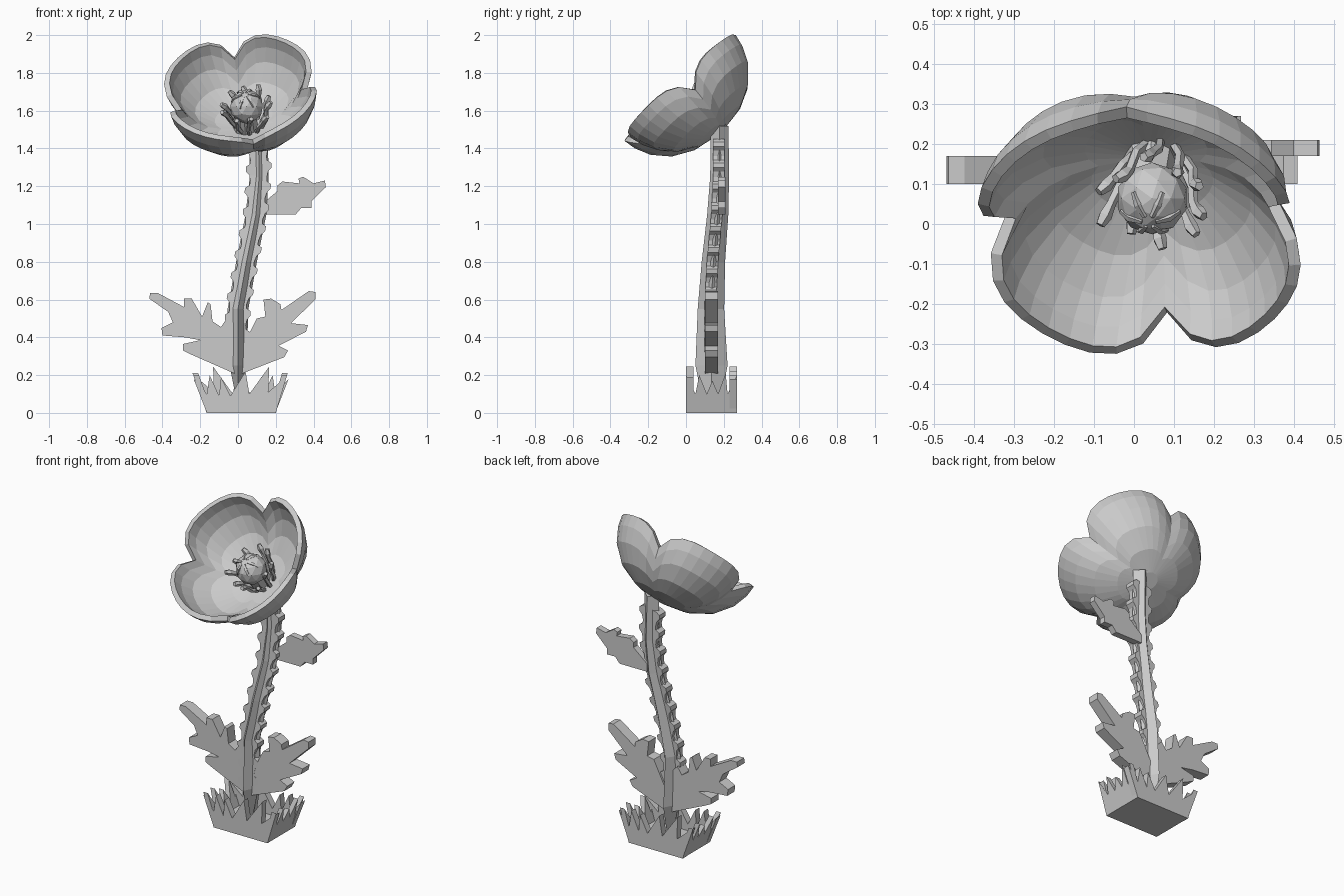
import bpy, bmesh, math
from mathutils import Vector, Matrix

if "Cube" in bpy.data.objects:
    bpy.data.objects.remove(bpy.data.objects["Cube"])

grey = bpy.data.materials.new("soft_grey")
grey.diffuse_color = (0.6, 0.6, 0.6, 1)
grey.use_nodes = True
grey.node_tree.nodes["Principled BSDF"].inputs["Base Color"].default_value = grey.diffuse_color


def finish(name, bm):
    bmesh.ops.recalc_face_normals(bm, faces=bm.faces)
    me = bpy.data.meshes.new(name)
    bm.to_mesh(me)
    bm.free()
    me.materials.append(grey)
    ob = bpy.data.objects.new(name, me)
    bpy.context.collection.objects.link(ob)
    return ob


def plate(name, pts, place):
    """Closed outline extruded between place(u, v, 0) and place(u, v, 1)."""
    bm = bmesh.new()
    a = [bm.verts.new(place(u, v, 0)) for u, v in pts]
    b = [bm.verts.new(place(u, v, 1)) for u, v in pts]
    n = len(pts)
    caps = [bm.faces.new(a), bm.faces.new(b[::-1])]
    for i in range(n):
        bm.faces.new((a[i], b[i], b[(i + 1) % n], a[(i + 1) % n]))
    bm.normal_update()
    bmesh.ops.triangulate(bm, faces=caps)
    return finish(name, bm)


def tube(name, path, radii, sides=4, squash=None):
    """Flat-shaded tube along a path; squash gives fixed x/y half sizes."""
    bm = bmesh.new()
    rings = []
    for i, p in enumerate(path):
        p = Vector(p)
        d = Vector(path[min(i + 1, len(path) - 1)]) - Vector(path[max(i - 1, 0)])
        q = d.to_track_quat('Z', 'Y')
        ring = []
        for k in range(sides):
            t = 2 * math.pi * k / sides
            if squash:
                o = Vector((math.cos(t) * squash[i][0], math.sin(t) * squash[i][1], 0))
            else:
                o = q @ Vector((math.cos(t) * radii[i], math.sin(t) * radii[i], 0))
            ring.append(bm.verts.new(p + o))
        rings.append(ring)
    for r, s in zip(rings, rings[1:]):
        for k in range(sides):
            bm.faces.new((r[k], r[(k + 1) % sides], s[(k + 1) % sides], s[k]))
    bm.faces.new(rings[0][::-1])
    bm.faces.new(rings[-1])
    return finish(name, bm)


# Stem: four-sided tapering core
STEM = [(0, .135, .08), (0, .135, .25), (.0, .132, .55), (.045, .145, .8),
        (.095, .168, 1.05), (.112, .178, 1.25), (.107, .178, 1.52)]
SIZE = [(.01, .05), (.045, .085), (.055, .07), (.055, .062), (.055, .056), (.05, .05), (.05, .047)]
tube("stem", STEM, None, 4, SIZE)


def stem_at(z):
    for a, b in zip(STEM, STEM[1:]):
        if z <= b[2]:
            t = (z - a[2]) / (b[2] - a[2])
            return a[0] + t * (b[0] - a[0]), a[1] + t * (b[1] - a[1])
    return STEM[-1][:2]


# Jagged fin running up both sides of the stem
left, right = [], []
for i in range(11):
    z = .22 + i * .112
    for dz, w in ((0, .045), (.03, .052), (.05, .07), (.075, .07), (.09, .047)):
        left.append((stem_at(z + dz)[0] - w, z + dz))
        zr = z + dz + .02
        right.append((stem_at(zr)[0] + w - .004, zr))
plate("stem_thorns", left + right[::-1],
      lambda u, v, s: (u, stem_at(v)[1] - .035 + .06 * s, v))

# Leaves: jagged flat plates
leaf_left = [(0, .2), (-.25, .31), (-.29, .33), (-.29, .365), (-.2, .385), (-.28, .4), (-.4, .41),
             (-.405, .45), (-.345, .48), (-.37, .535), (-.47, .605), (-.465, .635), (-.425, .635),
             (-.285, .56), (-.285, .605), (-.245, .605), (-.19, .51), (-.16, .585), (-.145, .575),
             (-.135, .485), (-.09, .455), (-.06, .5), (0, .44)]
leaf_right = [(0, .2), (.245, .295), (.265, .33), (.215, .355), (.36, .43), (.37, .465), (.28, .475),
              (.41, .6), (.41, .64), (.375, .645), (.23, .545), (.225, .575), (.175, .605),
              (.135, .6), (.145, .51), (.1, .5), (.0, .3)]
leaf_top = [(.12, 1.05), (.305, 1.05), (.335, 1.085), (.39, 1.085), (.39, 1.12), (.465, 1.195),
            (.46, 1.23), (.4, 1.215), (.345, 1.25), (.32, 1.24), (.325, 1.215), (.235, 1.225),
            (.21, 1.205), (.21, 1.175), (.12, 1.1)]
for name, pts, y0, y1 in (("lower_left_leaf", leaf_left, .1, .17),
                          ("lower_right_leaf", leaf_right, .1, .17),
                          ("upper_leaf", leaf_top, .17, .21)):
    plate(name, pts, lambda u, v, s: (u, y0 + (y1 - y0) * s, v))

# Grass: spiky plates round a square foot
blades = [(-.165, 0), (-.235, .18), (-.165, .1), (-.15, .2), (-.1, .09), (-.09, .19), (-.04, .09),
          (.04, .22), (.06, .1), (.165, .245), (.16, .11), (.255, .19), (.2, 0)]
plate("grass_front", blades, lambda u, v, s: (u, .04 * s, v))
plate("grass_back", [(.018 - u, v) for u, v in blades], lambda u, v, s: (u + .015, .27 - .04 * s, v))
side = [(0, 0), (0, .2), (.05, .1), (.07, .2), (.11, .1), (.14, .17), (.17, .1), (.21, .21),
        (.22, .1), (.27, .2), (.27, 0)]
for name, x, k in (("grass_left", -.165, -.36), ("grass_right", .2, .3)):
    plate(name, side, lambda u, v, s: (x + k * v - math.copysign(.03 * s, k), u, v))
plate("grass_foot", [(-.165, 0), (.2, 0), (.2, .27), (-.165, .27)], lambda u, v, s: (u, v, .05 * s))

# Flower frame: axis leans forwards and slightly left
axis = Vector((-.13, -.92, 1)).normalized()
vx = Vector((1, 0, .13)).normalized()
vy = axis.cross(vx)
frame = Matrix((vx, vy, axis)).transposed()
centre = Vector((.015, -.01, 1.70))


def local(r, a, h):
    return centre + frame @ Vector((r * math.cos(a), r * math.sin(a), h))


# Petals: four-lobed cup with a crease between petals, thickened inwards
PROFILE = [(.05, -.285), (.18, -.26), (.295, -.2), (.375, -.11), (.41, -.025), (.42, .04)]


def along(t):
    f = max(0, min(t, 1)) * (len(PROFILE) - 1)
    i = min(int(f), len(PROFILE) - 2)
    f -= i
    return [p + f * (q - p) for p, q in zip(PROFILE[i], PROFILE[i + 1])]


bm = bmesh.new()
N, M = 40, 5
rings = []
for j in range(M + 1):
    ring = []
    for k in range(N):
        a = 2 * math.pi * k / N
        s = 1 - (1 - abs(math.sin(2 * a))) ** 2.3
        t = j / M * (.7 + .3 * s)
        r, h = along(t)
        r *= 1 - .11 * (1 - s) * min(1, 1.6 * j / M)
        ring.append(bm.verts.new(local(r, a + .06 - .03 * math.sin(a), h)))
    rings.append(ring)
for p, q in zip(rings, rings[1:]):
    for k in range(N):
        bm.faces.new((p[k], p[(k + 1) % N], q[(k + 1) % N], q[k]))
bm.faces.new(rings[0][::-1])
petals = finish("petals", bm)
m = petals.modifiers.new("thickness", 'SOLIDIFY')
m.thickness = .03
m.offset = -1

# Pistil: faceted ball on a short stalk
bm = bmesh.new()
bmesh.ops.create_icosphere(bm, subdivisions=2, radius=.09,
                           matrix=Matrix.Translation(local(.02, 0, -.11)))
finish("pistil", bm)
tube("pistil_stalk", [local(0, 0, -.28), local(.01, 0, -.1)], [.07, .05], 8)

# Crown of small ridges on the pistil
for k in range(6):
    a = k * math.pi / 3
    c = local(.02, 0, -.11)
    pts = [c + frame @ (Vector((math.cos(a) * math.sin(e), math.sin(a) * math.sin(e), math.cos(e))) * .088)
           for e in (.2, .6, 1.0)]
    tube(f"pistil_ridge_{k + 1}", pts, [.006, .01, .006], 4)

# Stamens: bent stalks with blunt tips hugging the pistil
shift = frame @ Vector((.025, 0, 0))
for k in range(10):
    a = 2 * math.pi * k / 10 + .2
    r = .115 + .01 * (k % 3)
    h = -.12 + .025 * (k % 2)
    path = [(.06, a, -.26), (.095, a, -.19), (r - .015, a + .1, h - .03),
            (r, a + .15, h), (r + .015, a + .2, h + .02)]
    tube(f"stamen_{k + 1}", [local(*p) + shift for p in path],
         [.012, .013, .013, .018, .012], 5)
